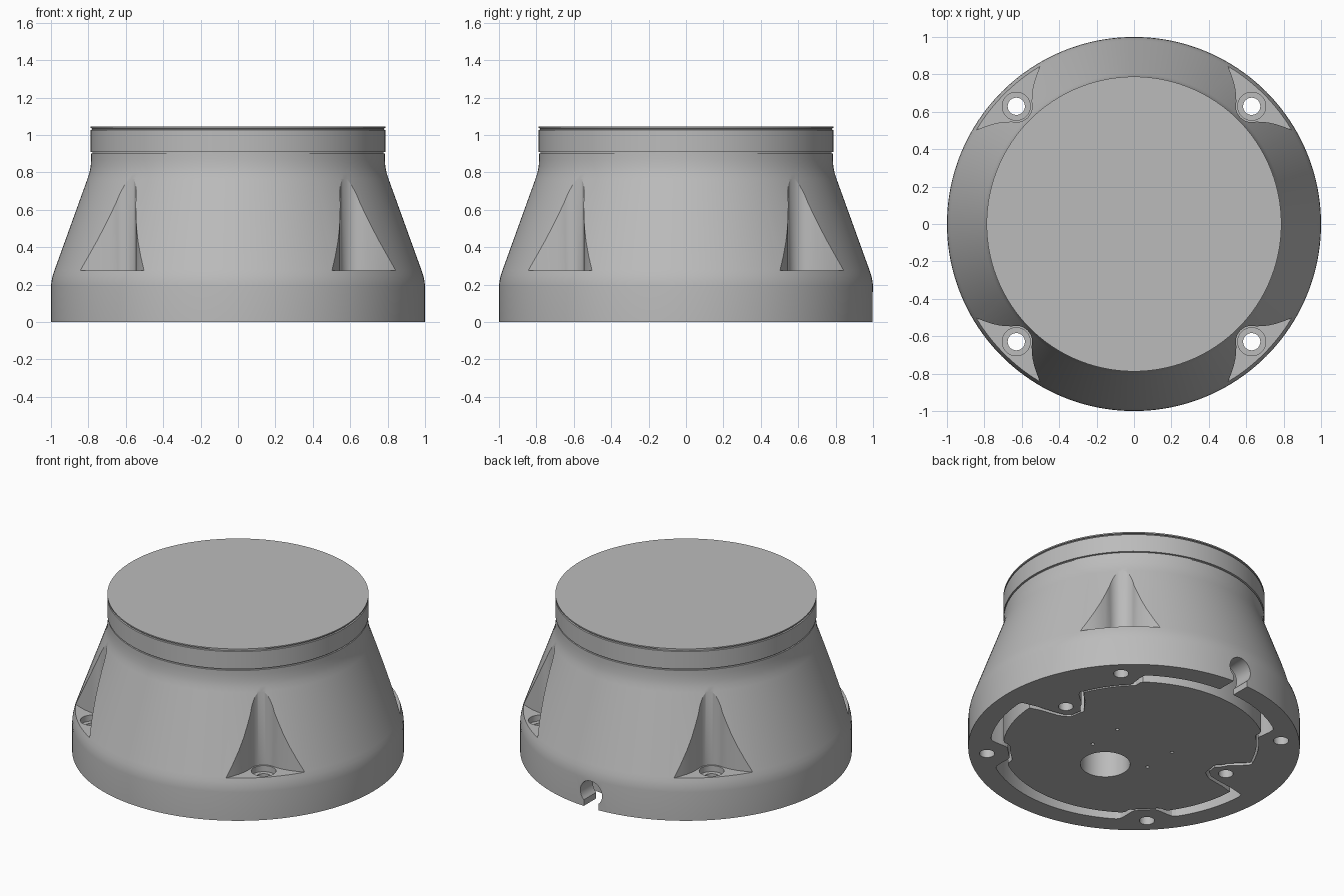
import bpy, bmesh
from math import sin, cos, pi, radians, degrees, asin
from mathutils import Matrix, Vector

cube = bpy.data.objects.get("Cube")
if cube:
    bpy.data.objects.remove(cube)

SEGMENTS = 160
CORNERS = [radians(a) for a in (45, 135, 225, 315)]
HOLE_R = 0.89


def material(name, value):
    m = bpy.data.materials.new(name)
    m.use_nodes = True
    color = (value, value, value, 1)
    m.diffuse_color = color
    m.node_tree.nodes["Principled BSDF"].inputs["Base Color"].default_value = color
    return m


def make_object(name, bm):
    bmesh.ops.recalc_face_normals(bm, faces=bm.faces)
    mesh = bpy.data.meshes.new(name)
    bm.to_mesh(mesh)
    bm.free()
    ob = bpy.data.objects.new(name, mesh)
    bpy.context.collection.objects.link(ob)
    return ob


def prism(name, outline, z0, z1):
    bm = bmesh.new()
    face = bm.faces.new([bm.verts.new((x, y, z0)) for x, y in outline])
    top = bmesh.ops.extrude_face_region(bm, geom=[face])["geom"]
    bmesh.ops.translate(bm, vec=(0, 0, z1 - z0),
                        verts=[v for v in top if isinstance(v, bmesh.types.BMVert)])
    return make_object(name, bm)


def cylinder(name, x, y, r, z0, z1, sides=40):
    ring = [(x + r * cos(2 * pi * i / sides), y + r * sin(2 * pi * i / sides))
            for i in range(sides)]
    return prism(name, ring, z0, z1)


def loft_ring(name, rings, closed):
    """Bridge equal rings of points; closed joins the last ring to the first."""
    bm = bmesh.new()
    loops = [[bm.verts.new(p) for p in ring] for ring in rings]
    n = len(loops[0])
    for k in range(len(loops) if closed else len(loops) - 1):
        a, b = loops[k], loops[(k + 1) % len(loops)]
        for i in range(n):
            j = (i + 1) % n
            bm.faces.new((a[i], a[j], b[j], b[i]))
    if not closed:
        bm.faces.new(loops[0])
        bm.faces.new(loops[-1])
    return make_object(name, bm)


def ring_points(radius, z):
    angles = [2 * pi * i / SEGMENTS for i in range(SEGMENTS)]
    return [(radius * cos(a), radius * sin(a), z) for a in angles]


def cut(target, cutter):
    cutter.hide_render = True
    mod = target.modifiers.new("cut", 'BOOLEAN')
    mod.operation = 'DIFFERENCE'
    mod.solver = 'EXACT'
    mod.object = cutter
    bpy.context.view_layer.objects.active = target
    bpy.ops.object.modifier_apply(modifier=mod.name)
    bpy.data.objects.remove(cutter)


# Flared housing with a collar and two fine grooves
profile = [(1, 0), (1, .19), (.997, .22), (.99, .25), (.98, .28), (.805, .765),
           (.795, .795), (.788, .83), (.785, .87), (.785, .9), (.778, .902),
           (.778, .908), (.788, .91), (.788, 1.027), (.78, 1.029),
           (.78, 1.035), (.788, 1.037), (.788, 1.045)]
housing = loft_ring("housing", [ring_points(r, z) for r, z in profile], False)

# Screw pockets: a rounded back flaring out to the rim
half = [(-.085 * cos(radians(a)), .085 * sin(radians(a))) for a in range(0, 61, 6)]
half += [(-.02, .098), (0, .122), (.022, .156), (.042, .195), (.06, .237),
         (.13, .42), (.4, .42)]
pocket = half + [(a, -b) for a, b in reversed(half[1:])]
for angle in CORNERS:
    c, s = cos(angle), sin(angle)
    outline = [((HOLE_R + a) * c - b * s, (HOLE_R + a) * s + b * c) for a, b in pocket]
    cut(housing, prism("pocket_cutter", outline, .275, .89))
    x, y = HOLE_R * c, HOLE_R * s
    cut(housing, cylinder("counterbore_cutter", x, y, .075, .235, .4))
    cut(housing, cylinder("screw_hole_cutter", x, y, .046, -.1, .4))

# Channel between the rim and the base plate, bending round the screw bosses
path = [(-90, .87), (-57, .87), (-49, .76), (-41, .76), (-33, .87), (-2, .87),
        (3, .58), (7, .54), (13, .54), (18, .6), (24, .74), (48, .755),
        (55, .87), (90, .87)]


def rim_radius(phi):
    phi = max(-90, min(90, phi))
    for (a, ra), (b, rb) in zip(path, path[1:]):
        if phi <= b:
            t = (phi - a) / (b - a)
            return ra + (rb - ra) * t * t * (3 - 2 * t)
    return path[-1][1]


def plate_radius(phi):
    return min([.79] + [rim_radius(phi + d) - .012 for d in (-2, -1, 0, 1, 2)])


def channel_ring(radius_at, z):
    points = []
    for i in range(240):
        a = 2 * pi * i / 240
        r = radius_at(degrees(asin(max(-1, min(1, sin(a))))))
        points.append((r * cos(a), r * sin(a), z))
    return points


cut(housing, loft_ring("channel_cutter", [
    channel_ring(rim_radius, -.1), channel_ring(rim_radius, .25),
    channel_ring(plate_radius, .25), channel_ring(plate_radius, -.1)], True))

# Holes in the underside
cut(housing, cylinder("cable_hole_cutter", 0, -.27, .15, -.1, .4, 64))
for side in (-1, 1):
    cut(housing, cylinder("boss_hole_cutter", side * .63, .11, .045, -.1, .2))
    for y in (-.13, .1):
        cut(housing, cylinder("pin_hole_cutter", side * .215, y, .011, -.1, .1, 16))

# Keyhole cable notch in the back of the rim
notch = [(.08 * sin(radians(a)), .1 - .08 * cos(radians(a))) for a in range(42, 319, 12)]
notch = [(.054, -.1)] + notch + [(-.054, -.1)]
cutter = prism("notch_cutter", notch, 0, .27)
cutter.data.transform(Matrix.Translation(Vector((0, 1.1, 0))) @ Matrix.Rotation(pi / 2, 4, 'X'))
cut(housing, cutter)

# Finish
housing.data.materials.clear()
housing.data.materials.append(material("light_grey", .5))
for poly in housing.data.polygons:
    poly.material_index = 0
bpy.ops.object.select_all(action='DESELECT')
housing.select_set(True)
bpy.context.view_layer.objects.active = housing
bpy.ops.object.shade_smooth_by_angle(angle=radians(25))
